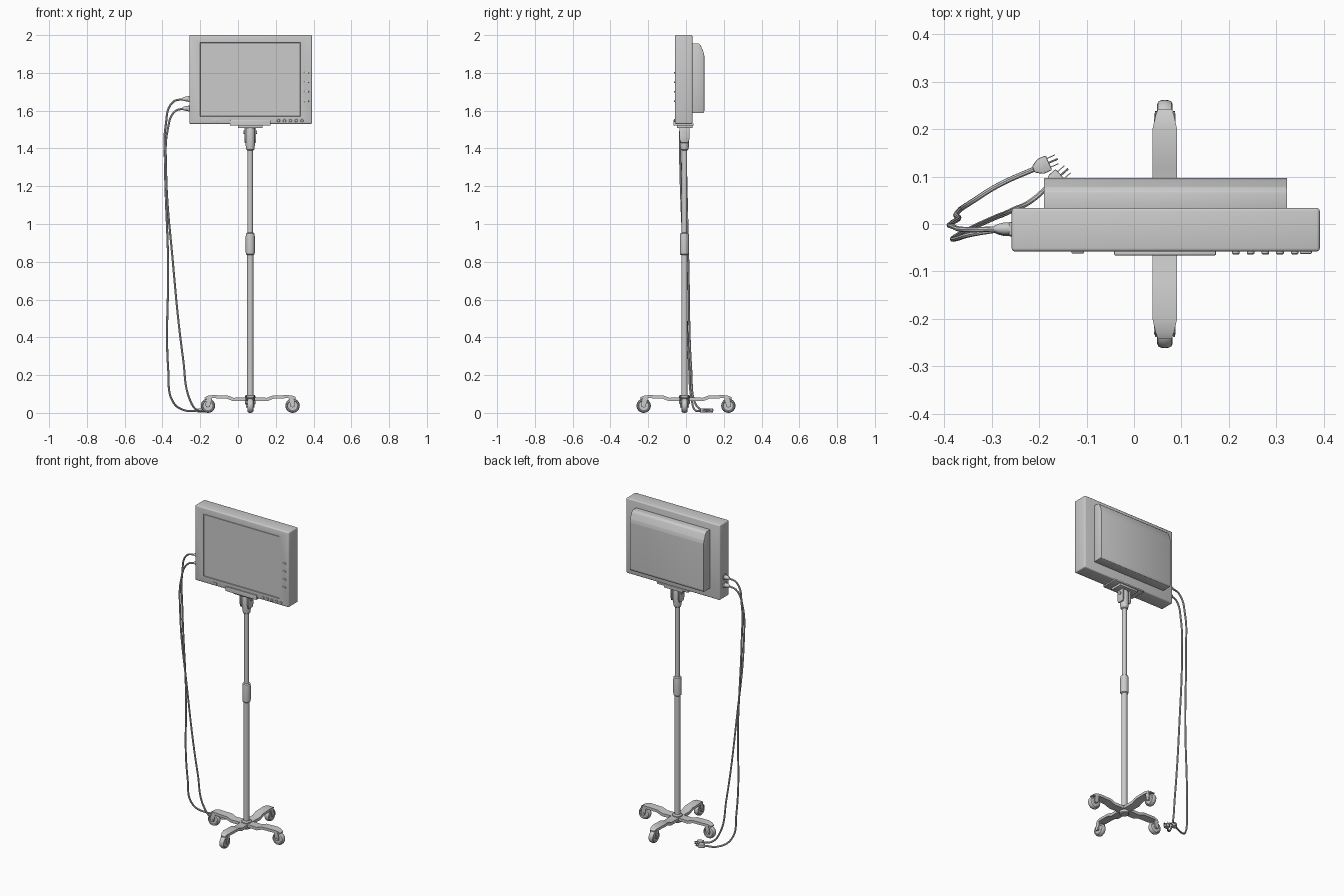
import bpy, bmesh, math
from mathutils import Matrix, Vector

if "Cube" in bpy.data.objects:
    bpy.data.objects.remove(bpy.data.objects["Cube"])

PX, PY = 0.065, -0.008          # pole axis


def make(bm, name, mat=None):
    bmesh.ops.recalc_face_normals(bm, faces=bm.faces)
    if mat is not None:
        bm.transform(mat)
    me = bpy.data.meshes.new(name)
    bm.to_mesh(me)
    bm.free()
    ob = bpy.data.objects.new(name, me)
    bpy.context.collection.objects.link(ob)
    return ob


def box_bm(lo, hi, bevel=0.0, seg=2):
    bm = bmesh.new()
    bmesh.ops.create_cube(bm, size=1)
    lo, hi = Vector(lo), Vector(hi)
    for v in bm.verts:
        v.co = Vector([(a + b) / 2 + c * (b - a) for a, b, c in zip(lo, hi, v.co)])
    if bevel:
        bmesh.ops.bevel(bm, geom=bm.edges[:], offset=bevel, segments=seg, profile=0.5, affect='EDGES')
    return bm


def box(name, lo, hi, bevel=0.0, mat=None):
    return make(box_bm(lo, hi, bevel), name, mat)


def lathe(name, profile, mat=None, n=24):
    """Spin (radius, z) points round z, capping both ends."""
    bm = bmesh.new()
    rings = [[bm.verts.new((r * math.cos(2 * math.pi * i / n), r * math.sin(2 * math.pi * i / n), z))
              for i in range(n)] for r, z in profile]
    for a, b in zip(rings, rings[1:]):
        for i in range(n):
            j = (i + 1) % n
            bm.faces.new((a[i], a[j], b[j], b[i]))
    bm.faces.new(rings[0])
    bm.faces.new(rings[-1])
    return make(bm, name, mat)


def prism_bm(pts, vec, bevel=0.0):
    bm = bmesh.new()
    f = bm.faces.new([bm.verts.new(p) for p in pts])
    ext = bmesh.ops.extrude_face_region(bm, geom=[f])
    bmesh.ops.translate(bm, vec=vec, verts=[g for g in ext['geom'] if isinstance(g, bmesh.types.BMVert)])
    if bevel:
        bmesh.ops.recalc_face_normals(bm, faces=bm.faces)
        bmesh.ops.bevel(bm, geom=bm.edges[:], offset=bevel, segments=2, profile=0.5, affect='EDGES')
    return bm


def tube(name, pts, r):
    cu = bpy.data.curves.new(name, 'CURVE')
    cu.dimensions = '3D'
    cu.bevel_depth, cu.bevel_resolution, cu.resolution_u = r, 2, 8
    cu.use_fill_caps = True
    sp = cu.splines.new('BEZIER')
    sp.bezier_points.add(len(pts) - 1)
    for bp, p in zip(sp.bezier_points, pts):
        bp.co = p
        bp.handle_left_type = bp.handle_right_type = 'AUTO'
    ob = bpy.data.objects.new(name, cu)
    bpy.context.collection.objects.link(ob)


T = Matrix.Translation
ALONG_X = Matrix.Rotation(math.pi / 2, 4, 'Y')
ALONG_Y = Matrix.Rotation(math.pi / 2, 4, 'X')    # local z -> -y

# Monitor housing with recessed screen
bm = box_bm((-0.258, -0.058, 1.53), (0.392, 0.034, 2.0), 0.007, 3)
front = min(bm.faces, key=lambda f: f.calc_center_median().y - f.calc_area())
front = max((f for f in bm.faces if f.normal.y < -0.99), key=lambda f: f.calc_area())
bmesh.ops.inset_region(bm, faces=[front], thickness=0.03)
for v in front.verts:
    v.co.x = -0.20 if v.co.x < 0 else 0.33
    v.co.z = 1.57 if v.co.z < 1.75 else 1.96
bmesh.ops.inset_region(bm, faces=[front], thickness=0.001, depth=-0.006)
bmesh.ops.inset_region(bm, faces=[front], thickness=0.004)
bmesh.ops.inset_region(bm, faces=[front], thickness=0.001, depth=0.003)
make(bm, "monitor_housing")

# Rear electronics housing with sloped top
rear = [(0.03, 1.588), (0.093, 1.588), (0.097, 1.60), (0.097, 1.89), (0.093, 1.91),
        (0.078, 1.945), (0.068, 1.955), (0.03, 1.957)]
make(prism_bm([(-0.19, y, z) for y, z in rear], (0.513, 0, 0), 0.002), "rear_housing")

# Front controls
for i in range(5):
    lathe("front_button", [(0.008, 0), (0.008, 0.005), (0.006, 0.007)],
          T((0.215 + 0.031 * i, -0.057, 1.547)) @ ALONG_Y, 16)
box("indicator_window", (-0.132, -0.062, 1.543), (-0.105, -0.05, 1.553), 0.002)
for z in (1.65, 1.70, 1.75, 1.80):
    box("side_key", (0.35, -0.063, z - 0.004), (0.375, -0.05, z + 0.004), 0.002)

# Tray and tilt head under the monitor
box("tray", (-0.042, -0.066, 1.522), (0.173, 0.04, 1.533), 0.002)
box("tray_lip", (-0.042, -0.066, 1.523), (0.173, -0.057, 1.55), 0.002)
box("mount_plate", (0.0, -0.048, 1.508), (0.13, 0.034, 1.524), 0.003)
for s in (-1, 1):
    x = PX + s * 0.026
    cheek = [(x - 0.004, PY + y, z) for y, z in
             ((-0.02, 1.43), (0.02, 1.43), (0.026, 1.45), (0.026, 1.512), (-0.026, 1.512), (-0.026, 1.45))]
    make(prism_bm(cheek, (0.008, 0, 0), 0.0015), "tilt_bracket")
lathe("tilt_pin", [(0.009, -0.036), (0.009, 0.036)], T((PX, PY, 1.485)) @ ALONG_X, 16)
lathe("tilt_head", [(0.016, 1.39), (0.021, 1.395), (0.025, 1.42), (0.025, 1.495), (0.02, 1.512)],
      T((PX, PY, 0)))

# Telescoping pole
at = T((PX, PY, 0))
lathe("lower_pole", [(0.017, 0.05), (0.017, 0.86)], at)
lathe("upper_pole", [(0.0145, 0.85), (0.0145, 1.41)], at)
lathe("height_collar", [(0.018, 0.835), (0.023, 0.84), (0.024, 0.85), (0.024, 0.935), (0.022, 0.95), (0.016, 0.954)], at)
lathe("base_hub", [(0.024, 0.045), (0.028, 0.05), (0.028, 0.088), (0.02, 0.094)], at)

# Four base arms with casters
side = [(0.0, 0.064), (0.09, 0.062), (0.125, 0.076), (0.20, 0.078), (0.243, 0.076),
        (0.243, 0.081), (0.228, 0.090), (0.20, 0.094), (0.12, 0.092), (0.088, 0.080), (0.0, 0.082)]
wheel = [(0.012, -0.012), (0.026, -0.012), (0.029, -0.016), (0.034, -0.014), (0.0372, -0.007), (0.038, 0),
         (0.0372, 0.007), (0.034, 0.014), (0.029, 0.016), (0.026, 0.012), (0.012, 0.012)]
for k in range(4):
    centre = (PX, PY if k % 2 == 0 else 0, 0)
    m = T(centre) @ Matrix.Rotation(k * math.pi / 2, 4, 'Z')
    bm = prism_bm([(r, -0.026, z) for r, z in side], (0, 0.052, 0))
    for v in bm.verts:                       # narrow the tip
        if v.co.x > 0.22:
            v.co.y *= 1 - 0.45 * (v.co.x - 0.21) / 0.033
    make(bm, "base_arm", m)
    hub = m @ T((0.224, 0, 0.038))
    lathe("caster_wheel", wheel, hub @ ALONG_Y)
    lathe("caster_axle", [(0.009, -0.023), (0.009, 0.023)], hub @ ALONG_Y, 12)
    lathe("caster_stem", [(0.012, 0.036), (0.012, 0.046)], m @ T((0.216, 0, 0.038)), 16)
    for s in (-1, 1):
        fork = [(0.010, s * 0.017, -0.008), (0.014, s * 0.017, 0.004), (0.006, s * 0.017, 0.044),
                (-0.022, s * 0.017, 0.044), (-0.01, s * 0.017, -0.006)]
        make(prism_bm(fork, (0, s * 0.004, 0)), "caster_fork", hub)

# Cables with monitor connectors and floor plugs
cables = [
    [(-0.285, -0.01, 1.662), (-0.345, -0.012, 1.645), (-0.383, -0.005, 1.52), (-0.386, 0.0, 1.30),
     (-0.370, 0.012, 0.80), (-0.369, 0.028, 0.22), (-0.345, 0.045, 0.06), (-0.28, 0.085, 0.013), (-0.205, 0.118, 0.012)],
    [(-0.285, -0.012, 1.612), (-0.335, -0.02, 1.595), (-0.372, -0.03, 1.50), (-0.381, -0.03, 1.30),
     (-0.345, -0.01, 0.80), (-0.290, 0.015, 0.28), (-0.255, 0.03, 0.07), (-0.215, 0.05, 0.013), (-0.175, 0.085, 0.012)]]
for path in cables:
    tube("cable", path, 0.0055)
    y, z = path[0][1:]
    box("socket", (-0.264, y - 0.014, z - 0.016), (-0.255, y + 0.014, z + 0.016), 0.002)
    lathe("cable_connector", [(0.006, -0.295), (0.010, -0.287), (0.013, -0.275), (0.013, -0.258)],
          T((0, y, z)) @ ALONG_X, 16)
    a, b = Vector(path[-2]), Vector(path[-1])
    m = T(b) @ Matrix.Rotation(math.atan2(b.y - a.y, b.x - a.x), 4, 'Z')
    body = [(-0.008, -0.007, -0.011), (0.008, -0.017, -0.011), (0.028, -0.017, -0.011),
            (0.028, 0.017, -0.011), (0.008, 0.017, -0.011), (-0.008, 0.007, -0.011)]
    make(prism_bm(body, (0, 0, 0.022), 0.003), "plug_body", m)
    for s in (-1, 1):
        box("plug_blade", (0.026, s * 0.01 - 0.001, -0.002), (0.046, s * 0.01 + 0.001, 0.006), mat=m)
    lathe("plug_ground_pin", [(0.002, 0.026), (0.002, 0.048)], m @ T((0, 0, -0.006)) @ ALONG_X, 8)

# Smooth shading with sharp edges kept
bpy.ops.object.select_all(action='SELECT')
bpy.context.view_layer.objects.active = bpy.context.scene.objects[0]
bpy.ops.object.convert(target='MESH')
bpy.ops.object.shade_smooth_by_angle(angle=math.radians(35))
